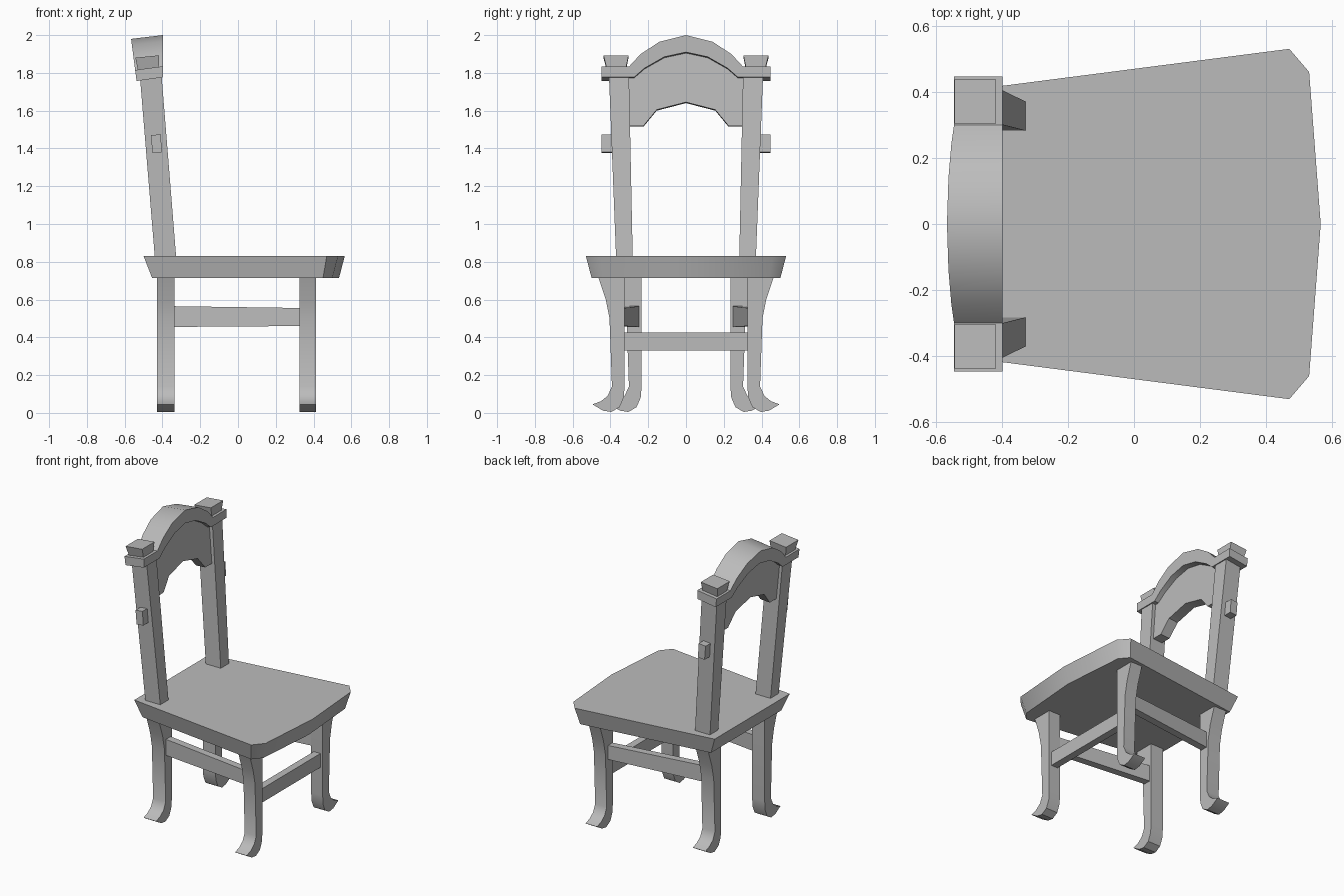
import bpy, bmesh
from math import radians

cube = bpy.data.objects.get("Cube")
if cube:
    bpy.data.objects.remove(cube, do_unlink=True)

GREY = (0.5, 0.5, 0.5, 1.0)
mat = bpy.data.materials.new("plain_grey")
mat.use_nodes = True
mat.diffuse_color = GREY
mat.node_tree.nodes["Principled BSDF"].inputs["Base Color"].default_value = GREY


def loft(name, ring_a, ring_b, mirror=False):
    """Solid between two matching rings of points, optionally mirrored across y."""
    bm = bmesh.new()
    a = [bm.verts.new(p) for p in ring_a]
    b = [bm.verts.new(p) for p in ring_b]
    n = len(a)
    bm.faces.new(a)
    bm.faces.new(b[::-1])
    for i in range(n):
        j = (i + 1) % n
        bm.faces.new((a[i], a[j], b[j], b[i]))
    bmesh.ops.recalc_face_normals(bm, faces=bm.faces)
    mesh = bpy.data.meshes.new(name)
    bm.to_mesh(mesh)
    bm.free()
    mesh.materials.append(mat)
    obj = bpy.data.objects.new(name, mesh)
    bpy.context.collection.objects.link(obj)
    if mirror:
        mod = obj.modifiers.new("Mirror", "MIRROR")
        mod.use_axis = (False, True, False)
        mod.use_mirror_merge = False
    bpy.ops.object.select_all(action="DESELECT")
    obj.select_set(True)
    bpy.context.view_layer.objects.active = obj
    bpy.ops.object.shade_smooth_by_angle(angle=radians(35))
    return obj


def rect(x0, x1, y0, y1, z, slope=0.0):
    """Rectangle at height z, falling towards the back by slope."""
    return [(x, y, z + slope * (x - x1))
            for x, y in ((x0, y0), (x1, y0), (x1, y1), (x0, y1))]


def both_sides(half):
    """Complete a half profile that starts and ends on the centre line."""
    return half + [(-y, z) for y, z in half[-2:0:-1]]


# Seat: tapered slab with clipped front corners
def seat_ring(half, z):
    pts = half + [(x, -y) for x, y in half[:0:-1]]
    return [(x, y, z) for x, y in pts]


loft("seat",
     seat_ring([(0.565, 0), (0.53, 0.46), (0.47, 0.53), (-0.5, 0.405)], 0.83),
     seat_ring([(0.535, 0), (0.5, 0.44), (0.45, 0.5), (-0.455, 0.38)], 0.715))

# Legs: one side profile with a flared top and an outward curled foot
leg = [(0.325, 0.72), (0.325, 0.14), (0.33, 0.08), (0.352, 0.03), (0.395, 0.005),
       (0.44, 0.012), (0.495, 0.045), (0.45, 0.062), (0.415, 0.09), (0.392, 0.14),
       (0.405, 0.5), (0.425, 0.6), (0.465, 0.72)]
for name, x0, x1, shift in (("front_legs", 0.325, 0.412, 0), ("back_legs", -0.43, -0.335, -0.09)):
    loft(name, [(x0, y + shift, z) for y, z in leg],
         [(x1, y + shift, z) for y, z in leg], mirror=True)

# Stretchers
loft("side_stretchers",
     [(-0.36, y, z) for y, z in ((0.245, 0.455), (0.295, 0.455), (0.295, 0.565), (0.245, 0.565))],
     [(0.35, y, z) for y, z in ((0.33, 0.46), (0.38, 0.46), (0.38, 0.555), (0.33, 0.555))],
     mirror=True)
loft("front_stretcher", rect(0.345, 0.395, -0.35, 0.35, 0.33),
     rect(0.345, 0.395, -0.35, 0.35, 0.425))

# Back posts, leaning back and splaying outwards
loft("back_posts", rect(-0.44, -0.327, 0.282, 0.37, 0.82),
     rect(-0.52, -0.405, 0.302, 0.408, 1.79), mirror=True)

# Pegs on the outer sides of the posts
loft("side_pegs", rect(-0.453, -0.403, 0.36, 0.447, 1.38, 0.1),
     rect(-0.461, -0.409, 0.36, 0.447, 1.475, 0.1), mirror=True)

# Arched crest rail running over both posts
arch = both_sides([(0, 2.0), (0.14, 1.965), (0.24, 1.9), (0.3, 1.835), (0.447, 1.835),
                   (0.447, 1.777), (0.275, 1.777), (0.22, 1.825), (0.115, 1.885), (0, 1.91)])
loft("crest_rail", [(-0.398, y, z) for y, z in arch],
     [(-0.537 - 0.13 * (z - 1.777), y, z - 0.02) for y, z in arch])

# Panel below the crest rail
panel = both_sides([(0, 1.93), (0.115, 1.9), (0.22, 1.84), (0.31, 1.79), (0.305, 1.52),
                    (0.225, 1.52), (0.155, 1.605), (0, 1.645)])
loft("back_panel", [(-0.405 - 0.09 * (z - 1.52), y, z) for y, z in panel],
     [(-0.475 - 0.09 * (z - 1.52), y, z - 0.005) for y, z in panel])

# Flared finials on top of the rail ends
loft("finials", rect(-0.53, -0.42, 0.318, 0.42, 1.825, 0.1),
     rect(-0.543, -0.418, 0.304, 0.437, 1.893, 0.1), mirror=True)
